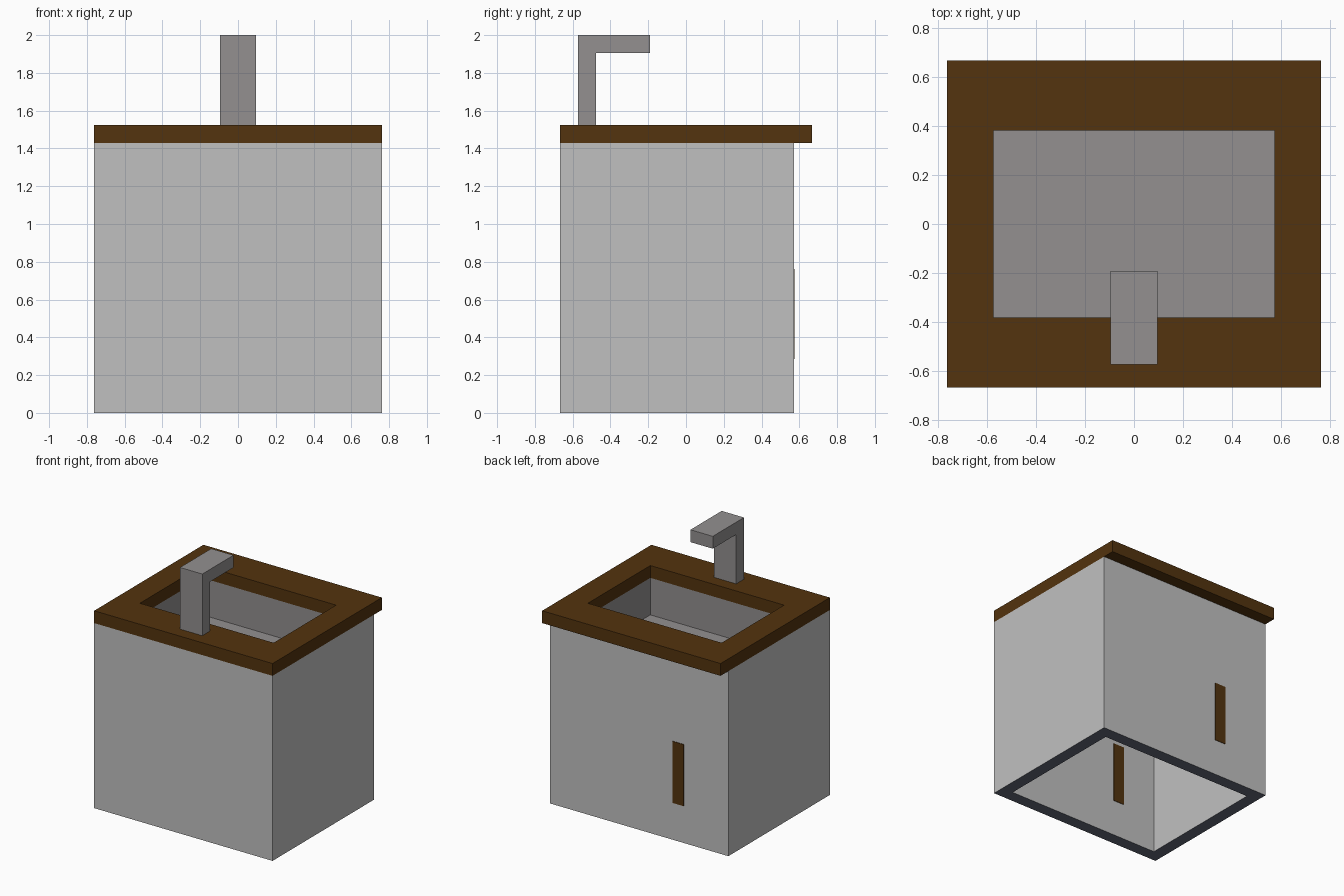
import bpy, bmesh

if "Cube" in bpy.data.objects:
    bpy.data.objects.remove(bpy.data.objects["Cube"])

U = 2 / 21  # model grid step: the sink is 21 steps tall


def material(name, hex_code):
    def lin(c):
        return c / 12.92 if c <= 0.04045 else ((c + 0.055) / 1.055) ** 2.4
    m = bpy.data.materials.new(name)
    m.diffuse_color = [lin(int(hex_code[i:i + 2], 16) / 255) for i in (0, 2, 4)] + [1]
    m.use_nodes = True
    m.node_tree.nodes["Principled BSDF"].inputs["Base Color"].default_value = m.diffuse_color
    return m


WHITE = material("cabinet_grey", "C0C0C0")
WOOD = material("dark_wood", "53330E")
METAL = material("metal_grey", "939090")
BASE = material("slate_base", "626879")


def finish(name, bm, *mats):
    bmesh.ops.recalc_face_normals(bm, faces=bm.faces)
    me = bpy.data.meshes.new(name)
    bm.to_mesh(me)
    bm.free()
    for m in mats:
        me.materials.append(m)
    ob = bpy.data.objects.new(name, me)
    bpy.context.collection.objects.link(ob)
    return ob


def prism(name, points, axis, lo, hi, mat):
    """Extrude a closed 2D outline along an axis (0 = x, 2 = z)."""
    bm = bmesh.new()

    def place(p, d):
        c = [p[0] * U, p[1] * U]
        c.insert(axis, d * U)
        return bm.verts.new(c)
    face = bm.faces.new([place(p, lo) for p in points])
    new = bmesh.ops.extrude_face_region(bm, geom=[face])["geom"]
    vec = [0, 0, 0]
    vec[axis] = (hi - lo) * U
    bmesh.ops.translate(bm, vec=vec, verts=[v for v in new if isinstance(v, bmesh.types.BMVert)])
    return finish(name, bm, mat)


def rect(x0, x1, y0, y1):
    return [(x0, y0), (x1, y0), (x1, y1), (x0, y1)]


def ring(name, outer, inner, z0, z1, *mats):
    """Rectangular frame with a rectangular opening."""
    bm = bmesh.new()
    loops = [[bm.verts.new((x * U, y * U, z * U)) for x, y in rect(*r)]
             for r, z in ((outer, z0), (outer, z1), (inner, z1), (inner, z0))]
    for k in range(4):
        a, b = loops[k], loops[(k + 1) % 4]
        for i in range(4):
            j = (i + 1) % 4
            bm.faces.new((a[i], a[j], b[j], b[i]))
    bm.normal_update()
    bmesh.ops.recalc_face_normals(bm, faces=bm.faces)
    if len(mats) > 1:  # the underside rim takes the second colour
        for f in bm.faces:
            if f.normal.z < -0.5:
                f.material_index = 1
    return finish(name, bm, *mats)


# Hollow cabinet, open below, with a slate rim underneath
ring("cabinet", (-8, 8, -7, 6), (-7, 7, -6, 5), 0, 15, WHITE, BASE)

# Wooden worktop with the basin opening, overhanging the door side
HOLE = (-6, 6, -4, 4)
ring("worktop", (-8, 8, -7, 7), HOLE, 15, 16, WOOD)

# Basin walls and floor under the opening
ring("basin_walls", (-7, 7, -6, 5), HOLE, 12, 15, METAL)
prism("basin_floor", rect(-7, 7, -6, 5), 2, 11, 12, METAL)

# Tap: L-shaped side profile (y, z) extruded across x
prism("tap", [(-6, 16), (-5, 16), (-5, 20), (-2, 20), (-2, 21), (-6, 21)], 0, -1, 1, METAL)

# Flat wooden handles: outside the door and on the inner rear wall
for label, y in (("door_handle", 6), ("inner_handle", -6)):
    prism(label, rect(-4, -3, y, y + 0.04), 2, 3, 8, WOOD)
